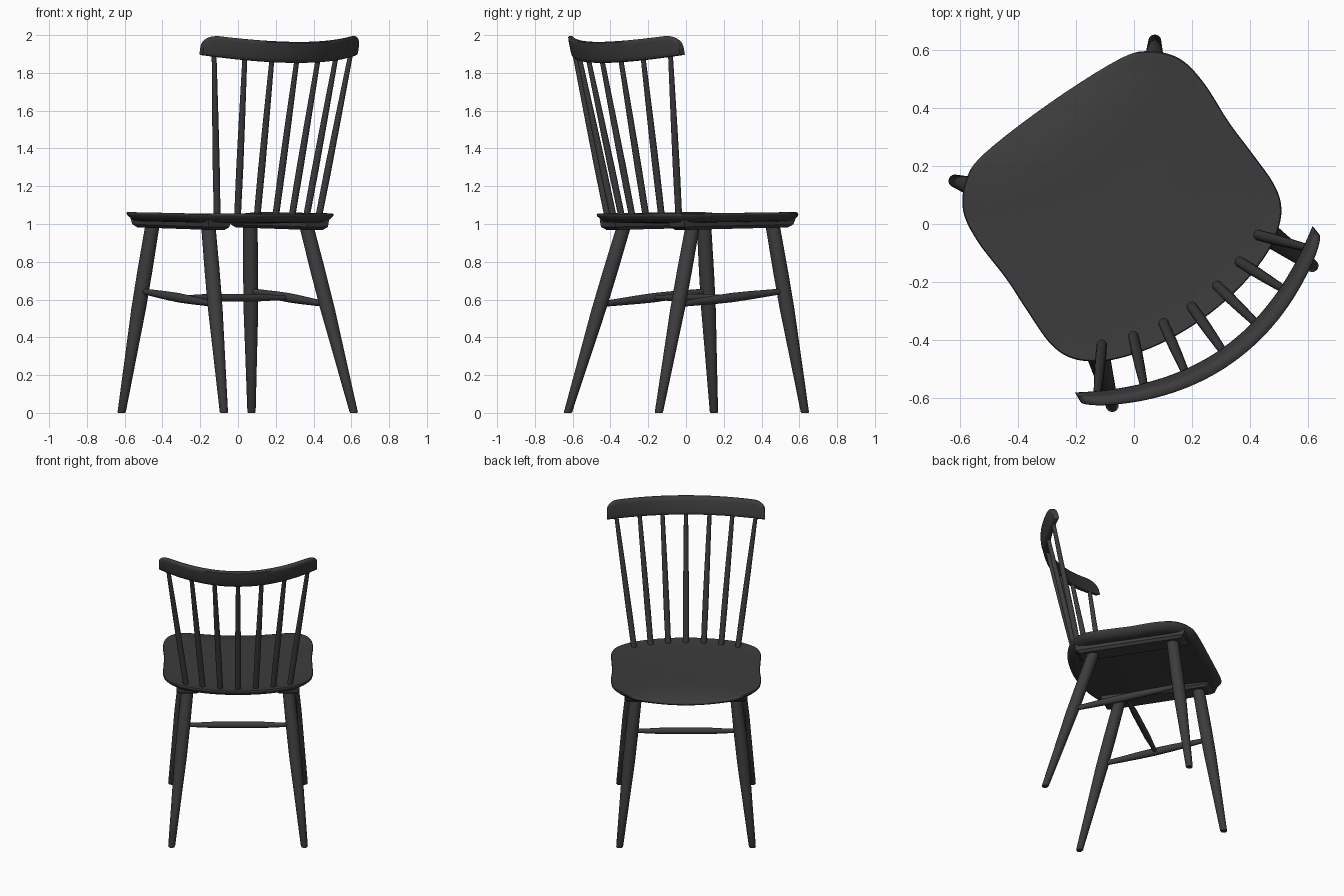
import bpy, bmesh, math
from mathutils import Vector, Matrix

if "Cube" in bpy.data.objects:
    bpy.data.objects.remove(bpy.data.objects["Cube"])

TURN = Matrix.Rotation(math.radians(35), 4, 'Z')   # whole chair is turned on the floor
mat = bpy.data.materials.new("dark_wood")
mat.diffuse_color = (0.045, 0.045, 0.045, 1)
mat.use_nodes = True
mat.node_tree.nodes["Principled BSDF"].inputs["Base Color"].default_value = mat.diffuse_color


def finish(bm, name, angle=35):
    bmesh.ops.recalc_face_normals(bm, faces=bm.faces)
    bm.transform(TURN)
    me = bpy.data.meshes.new(name)
    bm.to_mesh(me)
    bm.free()
    ob = bpy.data.objects.new(name, me)
    bpy.context.collection.objects.link(ob)
    me.materials.append(mat)
    bpy.ops.object.select_all(action='DESELECT')
    ob.select_set(True)
    bpy.context.view_layer.objects.active = ob
    bpy.ops.object.shade_smooth_by_angle(angle=math.radians(angle))
    return ob


def bridge(bm, rings, cap=True):
    n = len(rings[0])
    for a, b in zip(rings, rings[1:]):
        for i in range(n):
            bm.faces.new((a[i], a[(i + 1) % n], b[(i + 1) % n], b[i]))
    if cap:
        bm.faces.new(rings[0])
        bm.faces.new(rings[-1])


def rod(name, a, b, radii, axis, n=20):
    """Turned rod from a to b; radii = [(fraction, radius)], rings square to axis."""
    a, b = Vector(a), Vector(b)
    e1, e2 = [Vector(v) for k, v in zip('xyz', ((1, 0, 0), (0, 1, 0), (0, 0, 1))) if k != axis]
    bm = bmesh.new()
    rings = []
    for t, r in radii:
        c = a.lerp(b, t)
        rings.append([bm.verts.new(c + r * (math.cos(w) * e1 + math.sin(w) * e2))
                      for w in (math.tau * i / n for i in range(n))])
    bridge(bm, rings)
    return finish(bm, name)


def catmull(pts, steps):
    out = []
    n = len(pts)
    for i in range(n):
        p0, p1, p2, p3 = (Vector(pts[(i + k) % n]) for k in (-1, 0, 1, 2))
        for s in range(steps):
            t = s / steps
            out.append(0.5 * (2 * p1 + (p2 - p0) * t + (2 * p0 - 5 * p1 + 4 * p2 - p3) * t * t
                              + (3 * p1 - p0 - 3 * p2 + p3) * t ** 3))
    return out


# Seat: outline rings, slightly dished, front edge rolled down in the middle
half = [(0, -.403), (.17, -.388), (.31, -.348), (.395, -.30), (.45, -.24), (.473, -.16),
        (.472, -.03), (.468, .1), (.475, .26), (.455, .375), (.385, .456), (.28, .494), (0, .507)]
outline = catmull(half + [(-x, y) for x, y in half[-2:0:-1]], 5)


def seat_z(x, y, s):
    z = 1.057 + 0.012 * y - 0.010 * (1 - s ** 4)
    t = min(max((y - 0.34) / 0.17, 0), 1)
    return z - 0.05 * t * t * max(0, 1 - (x / 0.45) ** 2)


mid = Vector((0, 0.06))
bm = bmesh.new()
rings = []
for s, dz in ((.04, 0), (.25, 0), (.45, 0), (.62, 0), (.75, 0), (.85, 0), (.92, 0), (.97, .003), (.993, .002),
              (1, -.004), (.995, -.012), (.96, -.028), (.93, -.038), (.88, -.042), (.5, -.042), (.04, -.042)):
    ring = []
    for p in outline:
        q = mid + (p - mid) * s
        ring.append(bm.verts.new((q.x, q.y, seat_z(q.x, q.y, min(s, 1)) + dz)))
    rings.append(ring)
bridge(bm, rings)
finish(bm, "seat", 50)

# Battens under the seat that hold the legs
for side, sx in (("left", -1), ("right", 1)):
    bm = bmesh.new()
    rings = []
    for z, u0, u1, v0, v1 in ((.974, .265, .37, -.255, .40), (.99, .25, .385, -.28, .425),
                              (1.03, .25, .39, -.285, .44)):
        rings.append([bm.verts.new((sx * u, v, z + 0.02 * v))
                      for u, v in ((u0, v0), (u1, v0), (u1, v1), (u0, v1))])
    bridge(bm, rings)
    finish(bm, side + "_seat_batten", 20)

# Legs
foot = {"front": (.42, .475), "back": (.42, -.47)}
top = {"front": (.318, .34), "back": (.318, -.182)}


def leg_point(end, sx, z):
    p = Vector(foot[end]).lerp(Vector(top[end]), z / 0.98)
    return Vector((sx * p.x, p.y, z))


for side, sx in (("left", -1), ("right", 1)):
    for end in ("front", "back"):
        rod(f"{end}_{side}_leg", leg_point(end, sx, 0), leg_point(end, sx, 1.0),
            [(0, .019), (.005, .022), (.3, .031), (.55, .039), (.75, .040), (1, .038)], 'z', 24)
    # Side stretcher
    rod(side + "_stretcher", leg_point("back", sx, .575), leg_point("front", sx, .645),
        [(0, .015), (.1, .017), (.35, .023), (.5, .025), (.65, .023), (.9, .017), (1, .015)], 'y')

# Cross stretcher
rod("cross_stretcher", (-.36, .045, .61), (.36, .045, .61),
    [(0, .013), (.1, .014), (.25, .019), (.27, .020), (.73, .020), (.75, .019), (.9, .014), (1, .013)], 'x')

# Back spindles
spindles = [((0, -.345), (0, -.548)), ((.112, -.335), (.15, -.53)),
            ((.222, -.312), (.295, -.485)), ((.327, -.275), (.44, -.408))]
for i, (lo, hi) in enumerate(spindles):
    for sx in ((1,) if i == 0 else (1, -1)):
        rod("back_spindle", (sx * lo[0], lo[1], 1.03), (sx * hi[0], hi[1], 1.89),
            [(0, .018), (.3, .019), (.6, .017), (1, .013)], 'z', 16)

# Top rail: curved in plan, leaning back, ends raised with rounded upper corners
bm = bmesh.new()
rings = []
N = 48
for i in range(N + 1):
    u = -0.5 * math.cos(math.pi * i / N)
    k = (u / 0.5) ** 2
    t = min(max((abs(u) - 0.43) / 0.07, 0), 1)
    zt = 1.964 + 0.04 * k - 0.055 * (1 - math.sqrt(1 - t * t))
    zb = 1.853 + 0.042 * k
    v = -0.548 + 0.72 * u * u
    nrm = Vector((1.44 * u, -1)).normalized()
    ring = []
    for w, h in ((-.6, 0), (.6, 0), (.9, .06), (1, .2), (1, .8), (.85, .95), (.5, 1),
                 (-.5, 1), (-.85, .95), (-1, .8), (-1, .2), (-.9, .06)):
        z = zb + (zt - zb) * h
        lean = -0.25 * (z - 1.88)
        ring.append(bm.verts.new((u + nrm.x * -w * -.021 * (1 - .9 * k),
                                  v + nrm.y * w * .021 + lean, z)))
    rings.append(ring)
bridge(bm, rings)
finish(bm, "top_rail", 50)
